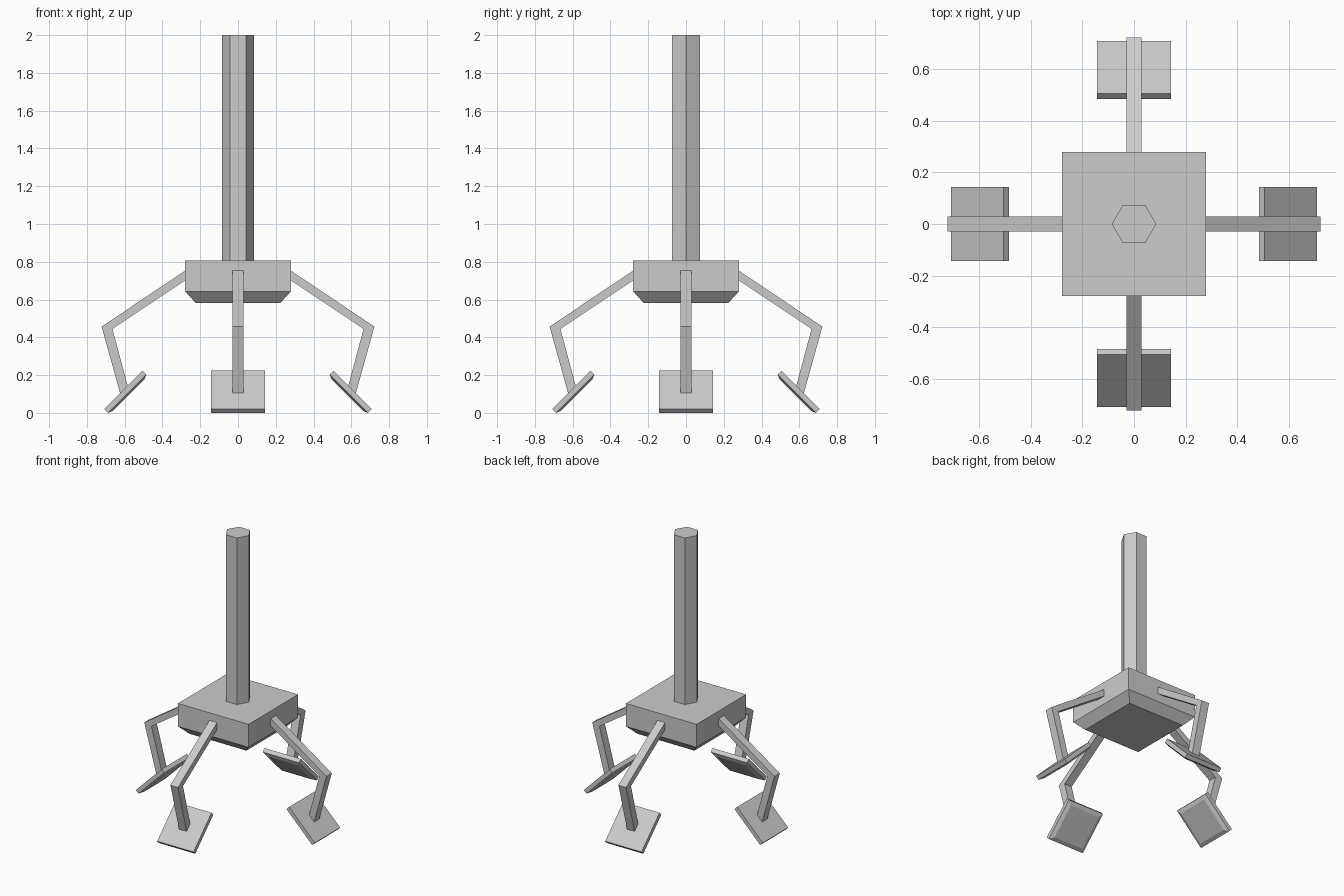
import bpy, bmesh
from math import pi
from mathutils import Matrix

if "Cube" in bpy.data.objects:
    bpy.data.objects.remove(bpy.data.objects["Cube"])


def finish(name, bm, matrix=Matrix.Identity(4)):
    bm.transform(matrix)
    bmesh.ops.recalc_face_normals(bm, faces=bm.faces[:])
    mesh = bpy.data.meshes.new(name)
    bm.to_mesh(mesh)
    bm.free()
    obj = bpy.data.objects.new(name, mesh)
    bpy.context.collection.objects.link(obj)
    return obj


def loft(name, rings, matrix=Matrix.Identity(4)):
    """Closed solid skinned through rings of equal point count."""
    bm = bmesh.new()
    loops = [[bm.verts.new(p) for p in ring] for ring in rings]
    n = len(loops[0])
    for a, b in zip(loops, loops[1:]):
        for i in range(n):
            j = (i + 1) % n
            bm.faces.new((a[i], a[j], b[j], b[i]))
    bm.faces.new(loops[0])
    bm.faces.new(loops[-1])
    return finish(name, bm, matrix)


def square(half, z):
    return [(-half, -half, z), (half, -half, z), (half, half, z), (-half, half, z)]


# Hexagonal pole
bm = bmesh.new()
bmesh.ops.create_cone(bm, cap_ends=True, segments=6, radius1=0.086, radius2=0.086,
                      depth=1.2, matrix=Matrix.Translation((0, 0, 1.4)) @ Matrix.Rotation(pi / 2, 4, 'Z'))
# Keep two corners pointing along x
if max(v.co.x for v in bm.verts) < 0.08:
    bmesh.ops.rotate(bm, verts=bm.verts[:], matrix=Matrix.Rotation(pi / 6, 3, 'Z'))
finish("pole", bm)

# Hub block with tapered underside
loft("hub", [square(0.28, 0.807), square(0.28, 0.643), square(0.225, 0.583)])

# Bent arm outline in the x-z plane
arm = [(0.26, 0.766), (0.722, 0.457), (0.623, 0.10), (0.583, 0.14), (0.665, 0.445), (0.26, 0.715)]

# Tilted pad placement: top face centre, leaning outward
tilt = Matrix.Translation((0.607, 0, 0.122)) @ Matrix.Rotation(pi / 4, 4, 'Y')

# Four identical arms with pads
for i, side in enumerate(("right", "back", "left", "front")):
    turn = Matrix.Rotation(i * pi / 2, 4, 'Z')
    loft(side + "_arm", [[(x, y, z) for x, z in arm] for y in (-0.03, 0.03)], turn)
    loft(side + "_pad", [square(0.144, 0), square(0.144, -0.029), square(0.117, -0.04)], turn @ tilt)
